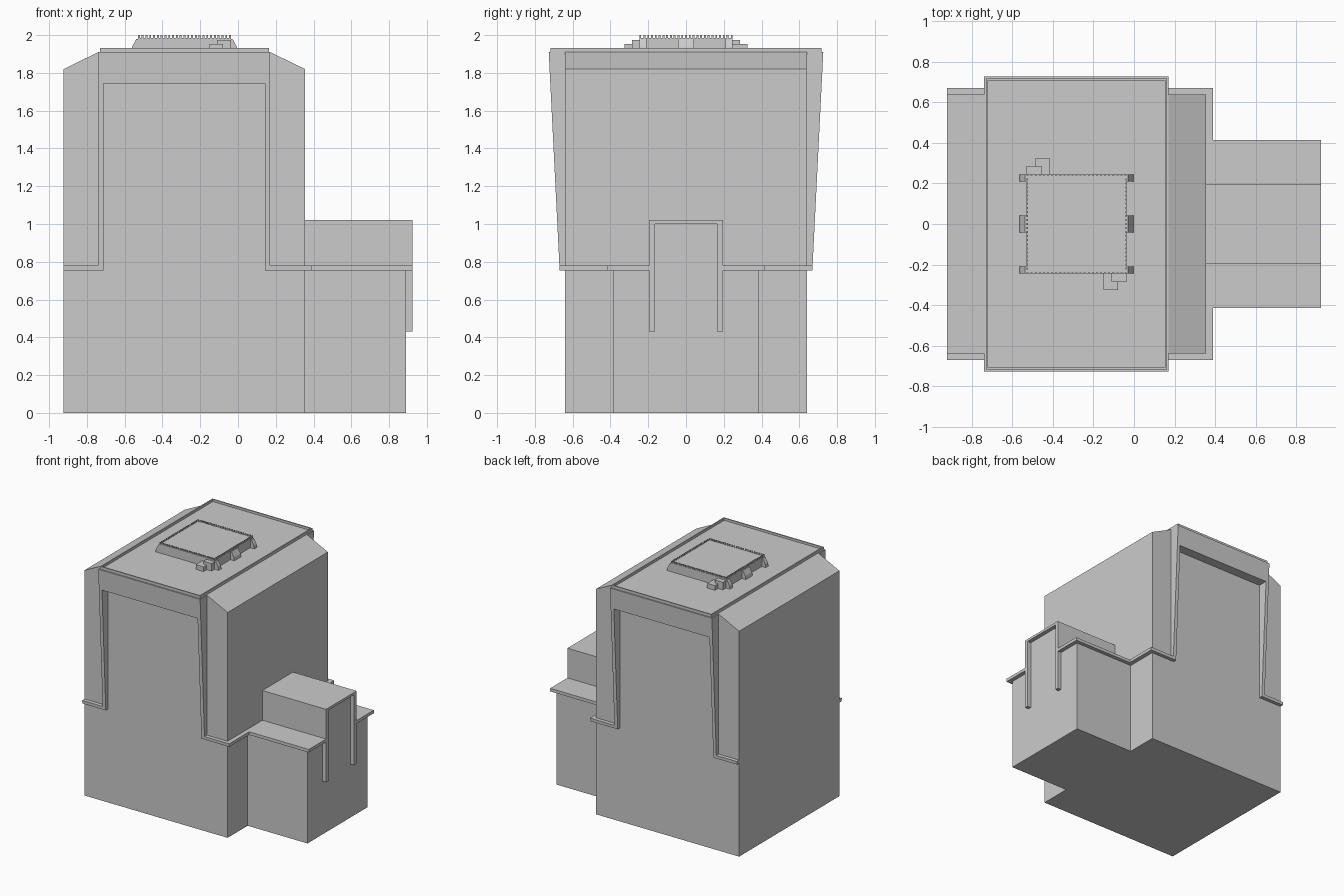
import bpy, bmesh

if "Cube" in bpy.data.objects:
    bpy.data.objects.remove(bpy.data.objects["Cube"])


def make_object(name, bm):
    bmesh.ops.recalc_face_normals(bm, faces=bm.faces)
    me = bpy.data.meshes.new(name)
    bm.to_mesh(me)
    bm.free()
    ob = bpy.data.objects.new(name, me)
    bpy.context.collection.objects.link(ob)
    return ob


def prism(bm, near, far):
    """Solid between two matching outlines."""
    a = [bm.verts.new(p) for p in near]
    b = [bm.verts.new(p) for p in far]
    bm.faces.new(a)
    bm.faces.new(b[::-1])
    for i in range(len(a)):
        j = (i + 1) % len(a)
        bm.faces.new((a[i], a[j], b[j], b[i]))


def add_box(bm, x0, x1, y0, y1, z0, z1):
    outline = [(x0, y0), (x1, y0), (x1, y1), (x0, y1)]
    prism(bm, [(x, y, z0) for x, y in outline], [(x, y, z1) for x, y in outline])


def boxes(name, *dims):
    bm = bmesh.new()
    for d in dims:
        add_box(bm, *d)
    return make_object(name, bm)


# Main block with sloped shoulders
bm = bmesh.new()
body = [(-.923, 0), (.355, 0), (.355, 1.82), (.17, 1.91), (-.74, 1.91), (-.923, 1.82)]
prism(bm, [(x, -.64, z) for x, z in body], [(x, .64, z) for x, z in body])
make_object("main_block", bm)

# Leaning frames with ledge feet, front and back
frame = [(-.923, .755), (-.713, .755), (-.713, 1.745), (.142, 1.745), (.142, .755), (.39, .755),
         (.39, .78), (.17, .78), (.17, 1.91), (-.74, 1.91), (-.74, .78), (-.923, .78)]
for side, name in ((-1, "front_frame"), (1, "back_frame")):
    bm = bmesh.new()
    prism(bm, [(x, side * .64, z) for x, z in frame],
          [(x, side * (.669 + (z - .755) * .05), z) for x, z in frame])
    make_object(name, bm)

# Ledge along the right wall
boxes("side_ledge", (.355, .39, -.64, -.384, .755, .78), (.355, .39, .384, .64, .755, .78))

# Roof slab with a low raised rim
boxes("roof_slab", (-.73, .164, -.717, .717, 1.905, 1.914))
boxes("roof_rim",
      (-.73, -.72, -.717, .717, 1.905, 1.932), (.154, .164, -.717, .717, 1.905, 1.932),
      (-.72, .154, -.717, -.707, 1.905, 1.932), (-.72, .154, .707, .717, 1.905, 1.932))

# Porch: lower block, upper block, side ledges
boxes("porch_base", (.355, .89, -.384, .384, 0, .78))
boxes("porch_upper", (.355, .89, -.195, .195, .78, 1.02))
boxes("porch_ledges", (.355, .89, -.415, -.384, .755, .78), (.355, .89, .384, .415, .755, .78))

# Door trim with ledge feet
half = [(.165, 1.0), (.165, .43), (.195, .43), (.195, .755), (.415, .755), (.415, .78), (.195, .78), (.195, 1.02)]
trim = half + [(-y, z) for y, z in half[::-1]]
bm = bmesh.new()
prism(bm, [(.89, y, z) for y, z in trim], [(.923, y, z) for y, z in trim])
make_object("door_trim", bm)

# Rooftop platform
X0, X1, Y = -.53, -.037, .245
CX = (X0 + X1) / 2
boxes("roof_platform", (X0, X1, -Y, Y, 1.91, 1.986))

# Sloped buttresses on both sides of the platform
bm = bmesh.new()
for side in (-1, 1):
    edge = CX + side * (X1 - X0) / 2
    wedge = [(edge, 1.91), (edge + side * .036, 1.91), (edge + side * .03, 1.94),
             (edge + side * .008, 1.98), (edge, 1.98)]
    for y0, y1 in ((-Y, -.21), (-.043, .043), (.21, Y)):
        prism(bm, [(x, y0, z) for x, z in wedge], [(x, y1, z) for x, z in wedge])
make_object("platform_buttresses", bm)

# Row of small teeth round the platform edge
bm = bmesh.new()
n, t = 24, .006
for i in range(n + 1):
    x = X0 + (X1 - X0 - .01) * i / n
    y = -Y + (2 * Y - .01) * i / n
    for s in (-1, 1):
        ye = s * (Y - t / 2)
        add_box(bm, x, x + .01, ye - t / 2, ye + t / 2, 1.986, 2.0)
        xe = CX + s * ((X1 - X0) / 2 - t / 2)
        if 0 < i < n:
            add_box(bm, xe - t / 2, xe + t / 2, y, y + .01, 1.986, 2.0)
make_object("platform_teeth", bm)

# Stepped landings at two opposite corners
steps = [(-.11, X1, -.285, -Y, 1.91, 1.975), (-.15, -.08, -.325, -Y, 1.91, 1.952)]
turned = [(2 * CX - b, 2 * CX - a, -d, -c, e, f) for a, b, c, d, e, f in steps]
boxes("front_steps", *steps)
boxes("back_steps", *turned)
